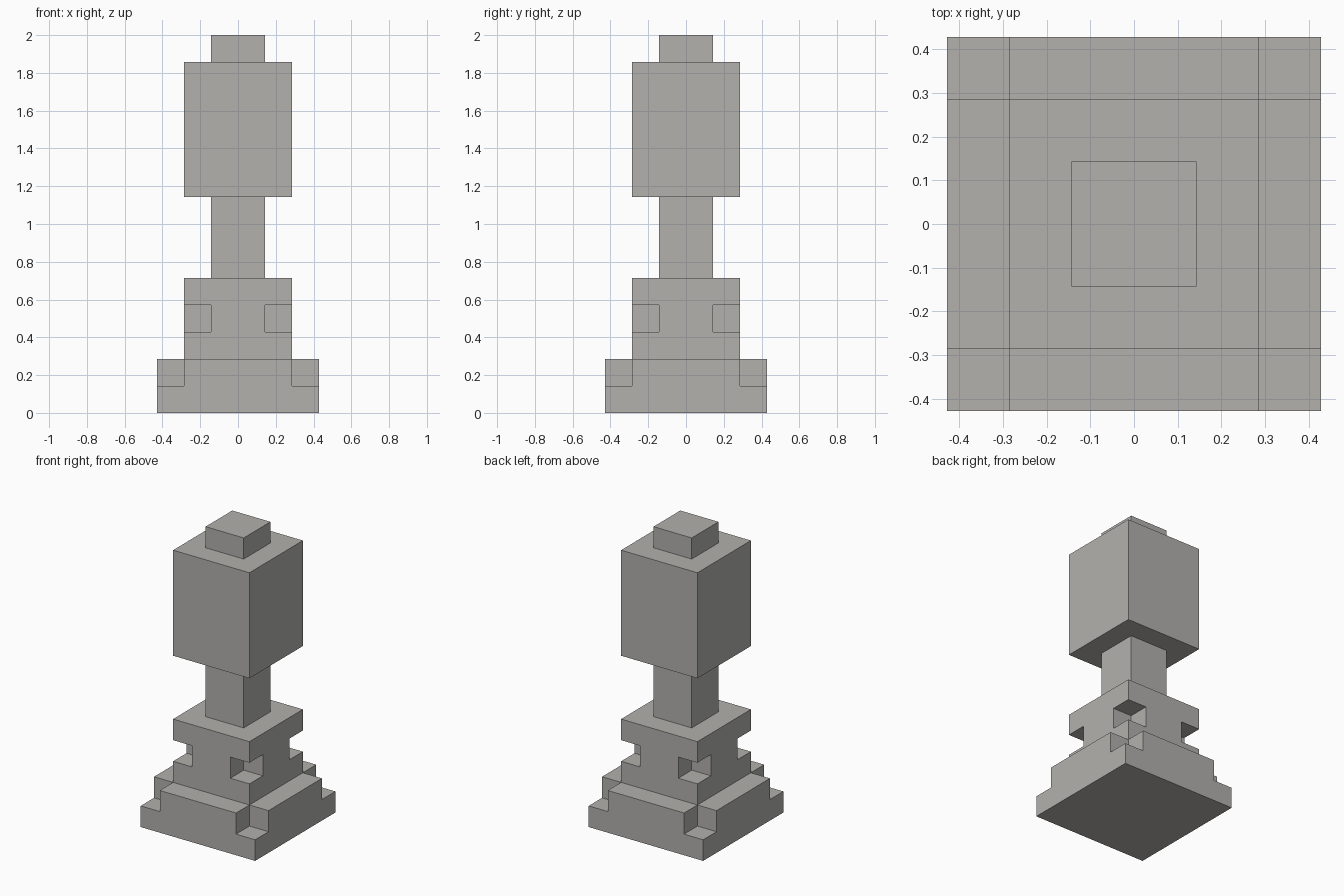
import bpy
import bmesh
from mathutils import Matrix, Vector

U = 2 / 14  # one block of the grid

default = bpy.data.objects.get("Cube")
if default:
    bpy.data.objects.remove(default, do_unlink=True)

# Single stone colour
stone = bpy.data.materials.new("warm_grey_stone")
stone.use_nodes = True
colour = (0.45, 0.44, 0.418, 1)
stone.diffuse_color = colour
stone.node_tree.nodes["Principled BSDF"].inputs["Base Color"].default_value = colour


def add_box(bm, centre, size):
    matrix = Matrix.Translation(Vector(centre) * U) @ Matrix.Diagonal((*(Vector(size) * U), 1))
    bmesh.ops.create_cube(bm, size=1, matrix=matrix)


def make_object(name, boxes):
    """Flat-shaded object from (centre, size) boxes in grid units."""
    bm = bmesh.new()
    for centre, size in boxes:
        add_box(bm, centre, size)
    mesh = bpy.data.meshes.new(name)
    bm.to_mesh(mesh)
    bm.free()
    mesh.materials.append(stone)
    obj = bpy.data.objects.new(name, mesh)
    bpy.context.collection.objects.link(obj)
    return obj


def block(name, width, bottom, top):
    return make_object(name, [((0, 0, (bottom + top) / 2), (width, width, top - bottom))])


def notch_corners(obj, width, bottom, top):
    """Cut a one-unit square notch from each vertical corner."""
    r = width / 2
    cutter = make_object("corner_cutter", [
        ((sx * r, sy * r, (bottom + top) / 2), (2, 2, top - bottom))
        for sx in (-1, 1) for sy in (-1, 1)])
    cutter.hide_render = True
    mod = obj.modifiers.new("corner_notches", "BOOLEAN")
    mod.operation = "DIFFERENCE"
    mod.solver = "EXACT"
    mod.object = cutter
    bpy.context.view_layer.update()
    evaluated = obj.evaluated_get(bpy.context.evaluated_depsgraph_get())
    result = bpy.data.meshes.new_from_object(evaluated)
    obj.modifiers.clear()
    obj.data = result
    bpy.data.objects.remove(cutter, do_unlink=True)


# Wide foot, notched along its upper half
foot = block("foot", 6, 0, 2)
notch_corners(foot, 6, 1, 3)

# Pedestal with a notched middle band
pedestal = block("pedestal", 4, 2, 5)
notch_corners(pedestal, 4, 3, 4)

# Slim neck, large head and small cap
block("neck", 2, 5, 8)
block("head", 4, 8, 13)
block("cap", 2, 13, 14)
